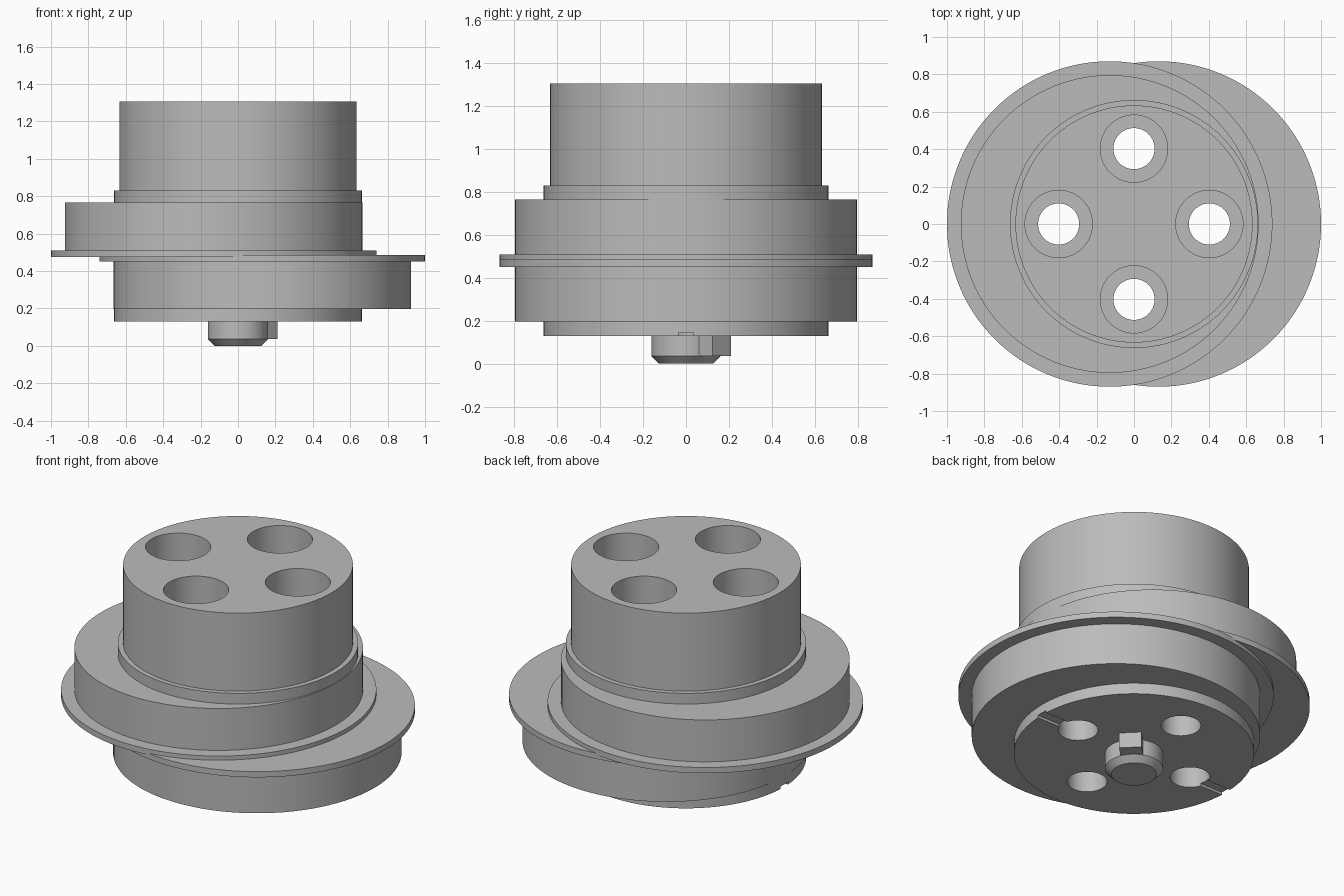
import bpy, bmesh, math
from mathutils import Matrix

cube = bpy.data.objects.get("Cube")
if cube:
    bpy.data.objects.remove(cube, do_unlink=True)

steel = bpy.data.materials.new("plain_grey_steel")
steel.use_nodes = True
GREY = (0.5, 0.5, 0.5, 1.0)
steel.diffuse_color = GREY
steel.node_tree.nodes["Principled BSDF"].inputs["Base Color"].default_value = GREY


def finish(name, bm):
    bmesh.ops.recalc_face_normals(bm, faces=bm.faces)
    mesh = bpy.data.meshes.new(name)
    bm.to_mesh(mesh)
    bm.free()
    mesh.materials.append(steel)
    obj = bpy.data.objects.new(name, mesh)
    bpy.context.collection.objects.link(obj)
    return obj


def turned(name, profile, x=0.0, y=0.0, segments=128):
    """Solid of revolution from (radius, height) steps, bottom to top."""
    bm = bmesh.new()
    rings = []
    for r, z in profile:
        rings.append([bm.verts.new((x + r * math.cos(a), y + r * math.sin(a), z))
                      for a in (math.tau * i / segments for i in range(segments))])
    for low, high in zip(rings, rings[1:]):
        for i in range(segments):
            j = (i + 1) % segments
            bm.faces.new((low[i], low[j], high[j], high[i]))
    bm.faces.new(rings[0][::-1])
    bm.faces.new(rings[-1])
    return finish(name, bm)


def block(name, x0, x1, half_width, z0, z1, angle=0.0):
    """Box running outwards along a radius at the given angle."""
    bm = bmesh.new()
    place = (Matrix.Rotation(angle, 4, 'Z')
             @ Matrix.Translation(((x0 + x1) / 2, 0, (z0 + z1) / 2))
             @ Matrix.Diagonal((x1 - x0, 2 * half_width, z1 - z0, 1)))
    bmesh.ops.create_cube(bm, size=1, matrix=place)
    return finish(name, bm)


def combine(target, tools, operation):
    """Boolean the tools into the target, then drop them."""
    for tool in tools:
        tool.hide_render = True
        mod = target.modifiers.new(tool.name, 'BOOLEAN')
        mod.operation = operation
        mod.solver = 'EXACT'
        mod.object = tool
    bpy.context.view_layer.update()
    graph = bpy.context.evaluated_depsgraph_get()
    result = bpy.data.meshes.new_from_object(target.evaluated_get(graph))
    target.modifiers.clear()
    target.data = result
    for tool in tools:
        bpy.data.objects.remove(tool, do_unlink=True)


def smooth(obj):
    bpy.ops.object.select_all(action='DESELECT')
    obj.select_set(True)
    bpy.context.view_layer.objects.active = obj
    bpy.ops.object.shade_smooth_by_angle(angle=math.radians(30))


# Stepped central hub
COLLAR, BOSS = 0.663, 0.634
hub = turned("eccentric_hub", [(COLLAR, 0.13), (COLLAR, 0.83), (BOSS, 0.83), (BOSS, 1.305)])

# Two flanged eccentric discs, offset to opposite sides
OFFSET, DISC, FLANGE = 0.13, 0.796, 0.87
upper = turned("upper_disc", [(FLANGE, 0.475), (FLANGE, 0.51), (DISC, 0.51), (DISC, 0.765)], -OFFSET)
lower = turned("lower_disc", [(DISC, 0.197), (DISC, 0.45), (FLANGE, 0.45), (FLANGE, 0.485)], OFFSET)
combine(hub, [upper, lower], 'UNION')

# Four counterbored bolt holes
cutters = []
for i in range(4):
    a = i * math.pi / 2
    cutters.append(turned(f"bolt_hole_cutter_{i}",
                          [(0.11, 0), (0.11, 0.3), (0.18, 0.3), (0.18, 1.5)],
                          0.403 * math.cos(a), 0.403 * math.sin(a), 64))

# Shallow radial grooves under the hub
for i in range(2):
    cutters.append(block(f"groove_cutter_{i}", 0.4, 0.75, 0.035, 0.05, 0.145, i * math.pi))
combine(hub, cutters, 'DIFFERENCE')
smooth(hub)

# Chamfered locating pin with a diagonal key
pin = turned("locating_pin", [(0.125, 0), (0.16, 0.035), (0.16, 0.13)], segments=64)
key = block("pin_key", 0.05, 0.235, 0.062, 0.036, 0.13, math.pi / 4)
combine(pin, [key], 'UNION')
smooth(pin)
